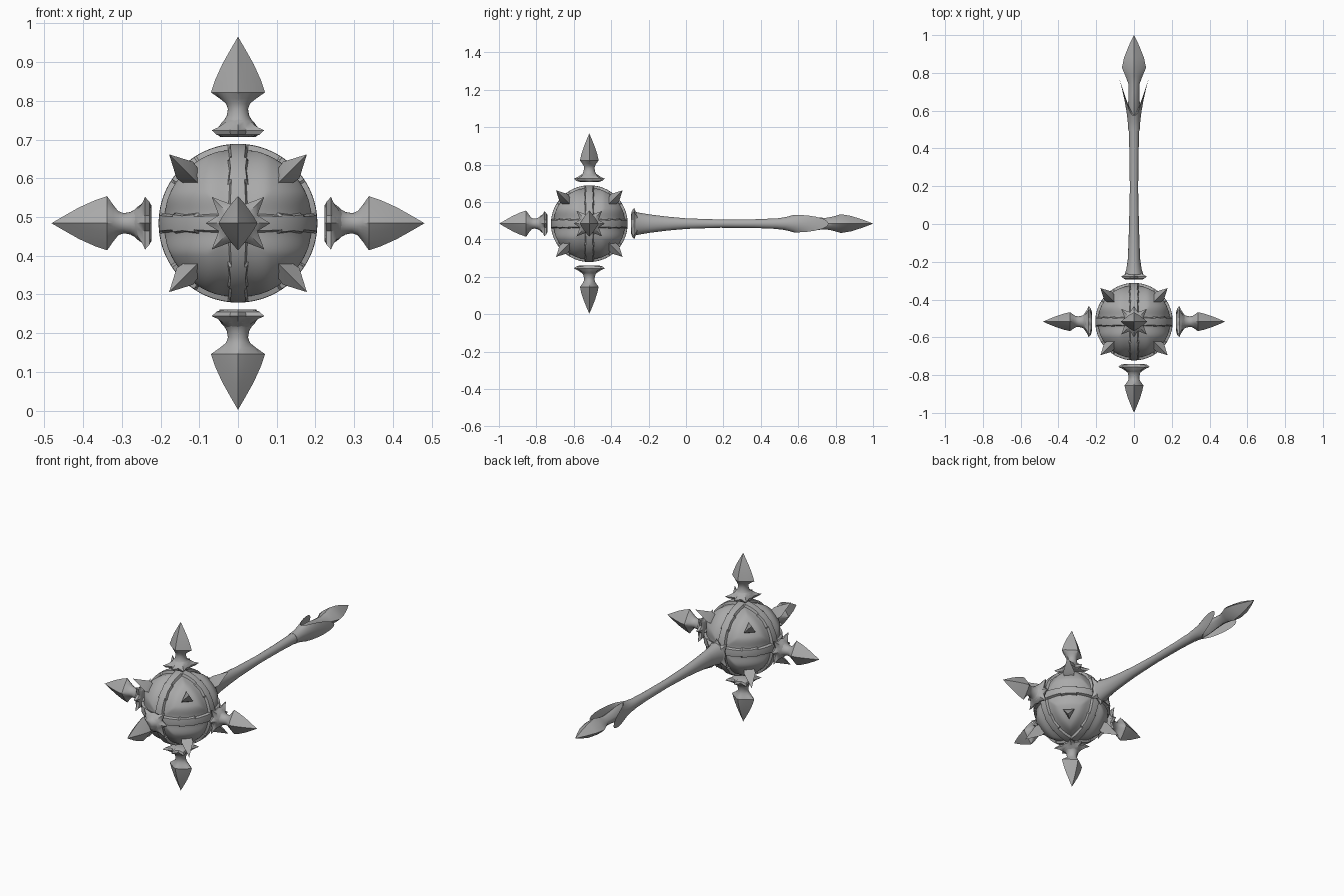
import bpy, bmesh, math
from mathutils import Matrix, Vector

if "Cube" in bpy.data.objects:
    bpy.data.objects.remove(bpy.data.objects["Cube"])

CENTRE = Vector((0, -0.517, 0.484))
R = 0.205

steel = bpy.data.materials.new("grey_steel")
steel.diffuse_color = (0.4, 0.4, 0.4, 1)
steel.use_nodes = True
steel.node_tree.nodes["Principled BSDF"].inputs["Base Color"].default_value = steel.diffuse_color


def finish(bm, name, angle=35):
    """Turn a bmesh into a shaded object."""
    bmesh.ops.remove_doubles(bm, verts=bm.verts, dist=1e-5)
    bmesh.ops.recalc_face_normals(bm, faces=bm.faces)
    me = bpy.data.meshes.new(name)
    bm.to_mesh(me)
    bm.free()
    ob = bpy.data.objects.new(name, me)
    bpy.context.collection.objects.link(ob)
    me.materials.append(steel)
    bpy.ops.object.select_all(action='DESELECT')
    ob.select_set(True)
    bpy.context.view_layer.objects.active = ob
    bpy.ops.object.shade_smooth_by_angle(angle=math.radians(angle))
    return ob


def frame(axis, wide):
    """Matrix taking local x to the wide side and local z to the axis."""
    a, w = Vector(axis).normalized(), Vector(wide).normalized()
    m = Matrix((w, a.cross(w), a)).transposed().to_4x4()
    return Matrix.Translation(CENTRE) @ m


def loft(name, rings, matrix, angle=35):
    """Skin a list of rings of points, capping both ends."""
    bm = bmesh.new()
    rows = [[bm.verts.new(matrix @ Vector(p)) for p in ring] for ring in rings]
    n = len(rows[0])
    for a, b in zip(rows, rows[1:]):
        for i in range(n):
            j = (i + 1) % n
            bm.faces.new((a[i], a[j], b[j], b[i]))
    bm.faces.new(rows[0][::-1])
    bm.faces.new(rows[-1])
    return finish(bm, name, angle)


def section(d, wx, wy, p=2.0, n=24):
    """Cross-section at distance d: p=2 is an ellipse, p=1 a diamond."""
    pts = []
    for i in range(n):
        t = 2 * math.pi * i / n
        c, s = math.cos(t), math.sin(t)
        r = (abs(c / wx) ** p + abs(s / wy) ** p) ** (-1 / p)
        pts.append((r * c, r * s, d))
    return pts


def star(d, scale, sharp):
    """Star-shaped ring with eight points; sharp blends it from a circle."""
    pts = []
    for i in range(16):
        t = math.pi * i / 8
        tip = 0.054 if i % 2 else (0.056, 0.096, 0.083, 0.096)[(i // 2) % 4]
        r = scale * (0.054 + (tip - 0.054) * sharp)
        pts.append((r * math.cos(t), r * math.sin(t), d))
    return pts


def collar(name, matrix):
    loft(name, [star(0.223, 0.86, 0.15), star(0.229, 0.95, 0.7),
                star(0.240, 1.0, 1.0), star(0.248, 0.92, 0.55),
                star(0.262, 0.75, 0.1), star(0.272, 0.55, 0)], matrix, 30)


# Ball: raised bands on three great circles, hollows beside them
bm = bmesh.new()
bmesh.ops.create_cube(bm, size=2)
bmesh.ops.subdivide_edges(bm, edges=bm.edges, cuts=47, use_grid_fill=True)
for v in bm.verts:
    u = Vector([math.tan(c * math.pi / 4) for c in v.co]).normalized()
    a = min(abs(c) for c in u)
    r = R
    if a > 0.11:
        k = min((a - 0.11) / 0.3, 1)
        r = R - 0.013 * (1 - k * k * (3 - 2 * k))
    v.co = CENTRE + u * r
finish(bm, "ball", 30)

# Five large spikes with star collars
SPIKES = {"top": ((0, 0, 1), (1, 0, 0)), "bottom": ((0, 0, -1), (1, 0, 0)),
          "right": ((1, 0, 0), (0, 0, 1)), "left": ((-1, 0, 0), (0, 0, 1)),
          "front": ((0, -1, 0), (0, 0, 1))}
PROFILE = [(0.255, 0.046, 0.046, 2), (0.264, 0.037, 0.037, 2),
           (0.278, 0.029, 0.031, 2), (0.295, 0.026, 0.028, 2),
           (0.309, 0.031, 0.030, 1.8), (0.322, 0.047, 0.038, 1.4),
           (0.338, 0.070, 0.050, 1.1), (0.37, 0.059, 0.043, 1.05),
           (0.41, 0.041, 0.030, 1), (0.45, 0.0185, 0.014, 1),
           (0.481, 0.0004, 0.0004, 1)]
for side, (axis, wide) in SPIKES.items():
    m = frame(axis, wide)
    collar(side + "_collar", m)
    loft(side + "_spike", [section(*row) for row in PROFILE], m)

# Eight small three-sided spikes at the corners
for sx in (-1, 1):
    for sy in (-1, 1):
        for sz in (-1, 1):
            axis = Vector((sx, sy, sz)).normalized()
            bm = bmesh.new()
            base = []
            for e in ((sx, 0, 0), (0, sy, 0), (0, 0, sz)):
                out = Vector(e) - axis * Vector(e).dot(axis)
                out.normalize()
                base.append((bm.verts.new(CENTRE + axis * 0.198 + out * 0.030),
                             bm.verts.new(CENTRE + axis * 0.225 + out * 0.035)))
            tip = bm.verts.new(CENTRE + axis * 0.308)
            for i in range(3):
                (a0, a1), (b0, b1) = base[i], base[(i + 1) % 3]
                bm.faces.new((a0, b0, b1, a1))
                bm.faces.new((a1, b1, tip))
            bm.faces.new([b[0] for b in base])
            finish(bm, "corner_spike", 20)

# Handle shaft with its collar
back = frame((0, 1, 0), (1, 0, 0))
collar("handle_collar", back)
SHAFT = [(0.25, 0.050, 0.062), (0.28, 0.040, 0.056), (0.33, 0.033, 0.048),
         (0.42, 0.029, 0.037), (0.52, 0.026, 0.028), (0.70, 0.022, 0.022),
         (0.88, 0.024, 0.023), (1.00, 0.027, 0.028), (1.09, 0.030, 0.036)]
loft("handle_shaft", [section(*row) for row in SHAFT], back)

# Leaf-shaped sleeve: long flaring points on both sides, notched between
rings = []
for t in (0, 0.2, 0.4, 0.6, 0.8, 1.0, 1.001):
    ring = []
    for x, y, _ in section(0, 1, 1, n=32):
        reach = 0.08 + 0.19 * abs(x) ** 2.5
        flare = 0.030 + (0.046 * abs(x) ** 2 + 0.016 * abs(y) ** 2) * t ** 1.6
        if t > 1:       # inner floor of the sleeve
            flare, reach = 0.02, 0.10
        ring.append((x * flare, y * flare, 1.01 + reach * t))
    rings.append(ring)
loft("handle_sleeve", rings, back)

# Pommel point rising out of the sleeve
POMMEL = [(1.03, 0.022, 0.028, 1.6), (1.10, 0.028, 0.045, 1.3),
          (1.15, 0.031, 0.044, 1.3), (1.21, 0.029, 0.035, 1.4),
          (1.26, 0.030, 0.030, 1.6), (1.30, 0.045, 0.037, 1.3),
          (1.345, 0.064, 0.050, 1.1), (1.40, 0.052, 0.041, 1.05),
          (1.46, 0.028, 0.022, 1), (1.517, 0.0004, 0.0004, 1)]
loft("pommel_point", [section(*row) for row in POMMEL], back)
